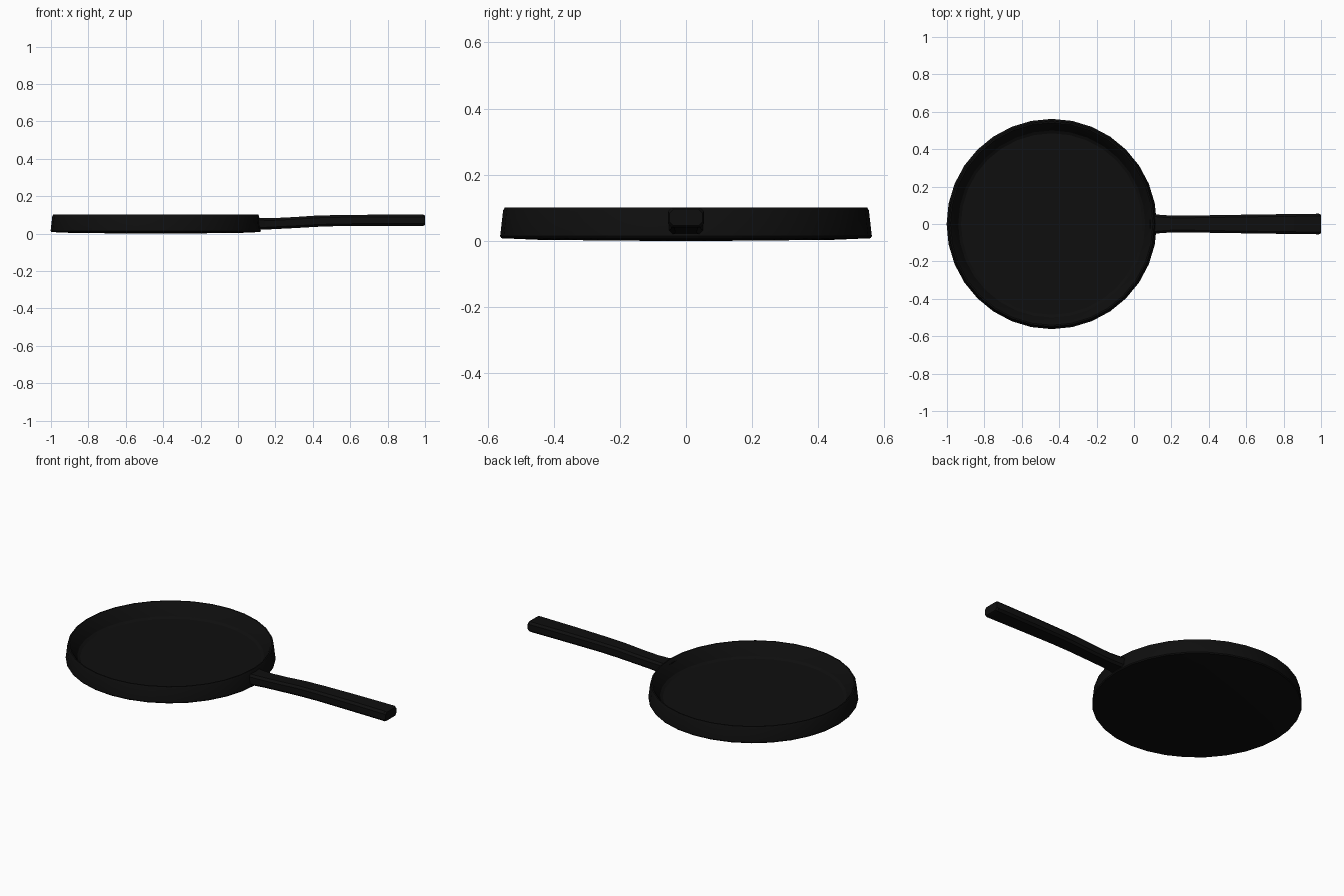
import bpy, bmesh, math

if "Cube" in bpy.data.objects:
    bpy.data.objects.remove(bpy.data.objects["Cube"])

black = bpy.data.materials.new("near_black_iron")
black.diffuse_color = (0.0045, 0.0045, 0.0045, 1)
black.use_nodes = True
black.node_tree.nodes["Principled BSDF"].inputs["Base Color"].default_value = black.diffuse_color


def loft(name, rings, angle):
    """Skin a list of vertex rings, cap both ends and shade smooth by angle."""
    bm = bmesh.new()
    loops = [[bm.verts.new(p) for p in ring] for ring in rings]
    n = len(loops[0])
    for a, b in zip(loops, loops[1:]):
        for i in range(n):
            j = (i + 1) % n
            bm.faces.new((a[i], a[j], b[j], b[i]))
    bm.faces.new(loops[0][::-1])
    bm.faces.new(loops[-1])
    bmesh.ops.recalc_face_normals(bm, faces=bm.faces)
    me = bpy.data.meshes.new(name)
    bm.to_mesh(me)
    bm.free()
    ob = bpy.data.objects.new(name, me)
    bpy.context.collection.objects.link(ob)
    me.materials.append(black)
    bpy.ops.object.select_all(action='DESELECT')
    ob.select_set(True)
    bpy.context.view_layer.objects.active = ob
    bpy.ops.object.shade_smooth_by_angle(angle=math.radians(angle))
    return ob


# Pan: shallow dish, profile runs from underside, up the wall, down to the floor
SIDES, CX = 32, -0.44
profile = [(0.10, 0.0), (0.44, 0.003), (0.558, 0.008), (0.562, 0.014),
           (0.553, 0.092), (0.548, 0.101), (0.541, 0.101),
           (0.533, 0.092), (0.50, 0.03), (0.485, 0.021), (0.10, 0.019)]
loft("pan", [[(CX + r * math.cos(2 * math.pi * i / SIDES),
               r * math.sin(2 * math.pi * i / SIDES), z)
              for i in range(SIDES)] for r, z in profile], 30)

# Handle: chamfered bar swept along a gently rising line
# (x, half width, bottom z, top z)
stations = [(0.085, 0.055, 0.020, 0.085), (0.14, 0.049, 0.021, 0.083),
            (0.20, 0.045, 0.024, 0.083), (0.30, 0.045, 0.029, 0.088),
            (0.42, 0.047, 0.036, 0.096), (0.54, 0.049, 0.040, 0.099),
            (0.75, 0.052, 0.041, 0.101), (0.99, 0.055, 0.041, 0.101),
            (1.00, 0.050, 0.046, 0.096)]


def section(x, w, b, t):
    c = 0.012
    half = [(w - c, b), (w, b + c), (w, t - c), (w - c, t)]
    return [(x, y, z) for y, z in half] + [(x, -y, z) for y, z in half[::-1]]


loft("handle", [section(*s) for s in stations], 30)
